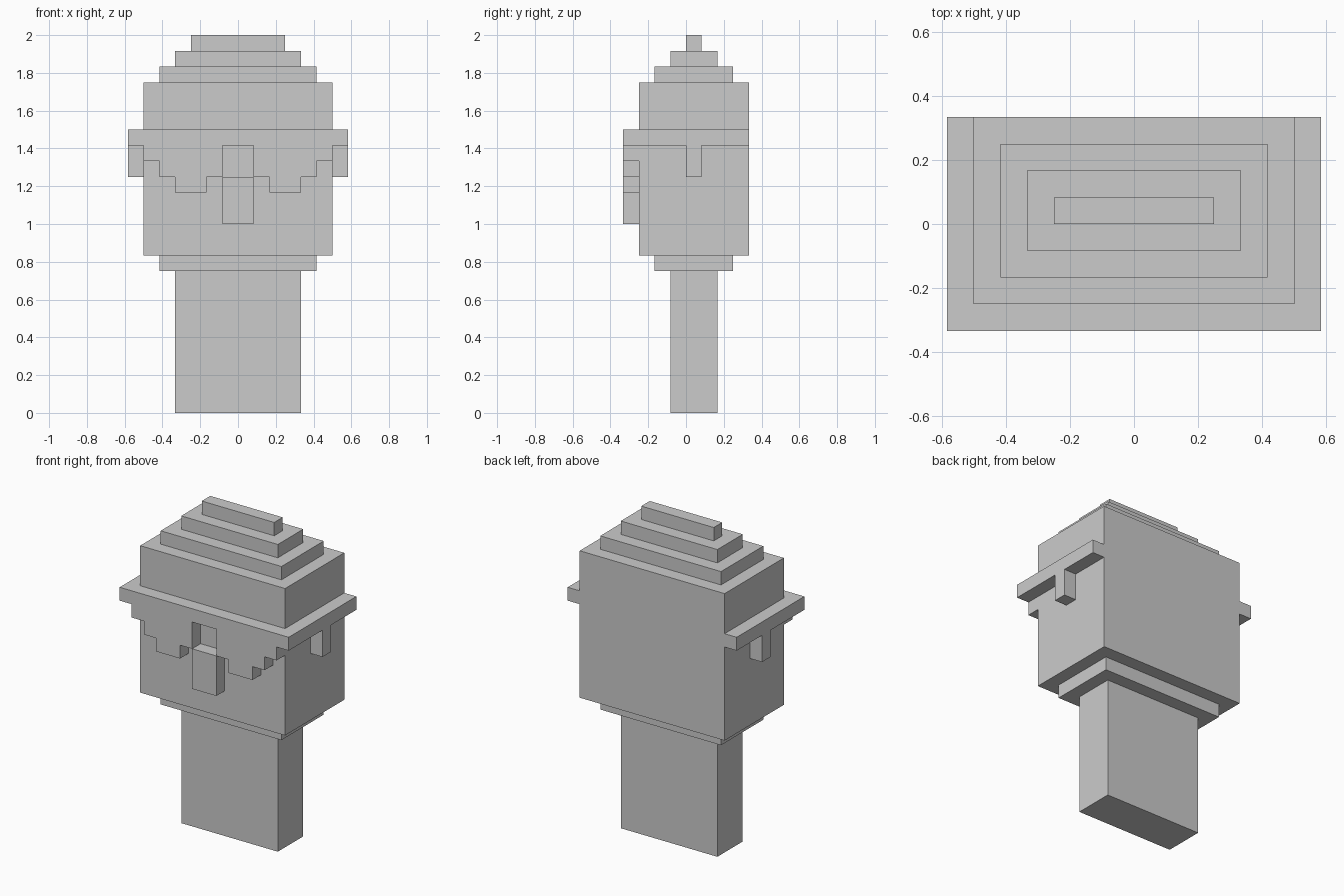
import bpy, bmesh
from mathutils import Vector

if "Cube" in bpy.data.objects:
    bpy.data.objects.remove(bpy.data.objects["Cube"])

U = 1 / 12  # one grid step of the blocky model


def prism(name, outline, depth):
    """Extrude a closed outline (grid steps) along a depth vector."""
    bm = bmesh.new()
    face = bm.faces.new([bm.verts.new(Vector(p) * U) for p in outline])
    ext = bmesh.ops.extrude_face_region(bm, geom=[face], use_keep_orig=True)
    moved = [g for g in ext["geom"] if isinstance(g, bmesh.types.BMVert)]
    bmesh.ops.translate(bm, verts=moved, vec=Vector(depth) * U)
    bmesh.ops.recalc_face_normals(bm, faces=bm.faces)
    mesh = bpy.data.meshes.new(name)
    bm.to_mesh(mesh)
    bm.free()
    obj = bpy.data.objects.new(name, mesh)
    bpy.context.collection.objects.link(obj)
    return obj


def box(name, x0, x1, y0, y1, z0, z1):
    base = [(x0, y0, z0), (x1, y0, z0), (x1, y1, z0), (x0, y1, z0)]
    return prism(name, base, (0, 0, z1 - z0))


# Centred stacked blocks: half width, y range, z range
for name, w, y0, y1, z0, z1 in [
    ("neck", 4, -1, 2, 0, 9),
    ("chin", 5, -2, 3, 9, 10),
    ("head", 6, -3, 4, 10, 21),
    ("crown_lower", 5, -2, 3, 21, 22),
    ("crown_middle", 4, -1, 2, 22, 23),
    ("crown_top", 3, 0, 1, 23, 24),
]:
    box(name, -w, w, y0, y1, z0, z1)

# U-shaped band around the front and sides, open at the back
band = [(-7, -4), (7, -4), (7, 4), (6, 4), (6, -3), (-6, -3), (-6, 4), (-7, 4)]
prism("head_band", [(x, y, 17) for x, y in band], (0, 0, 1))

# Nose
box("nose", -1, 1, -4, -3, 12, 15)

# Stepped fringe under the band and side tabs, mirrored left and right
fringe = [(1, 17), (1, 15), (2, 15), (2, 14), (4, 14), (4, 15),
          (5, 15), (5, 16), (6, 16), (6, 17)]
for side, s in (("right", 1), ("left", -1)):
    prism("fringe_" + side, [(s * x, -4, z) for x, z in fringe], (0, 1, 0))
    box("ear_tab_" + side, *sorted((s * 6, s * 7)), 0, 1, 15, 17)
